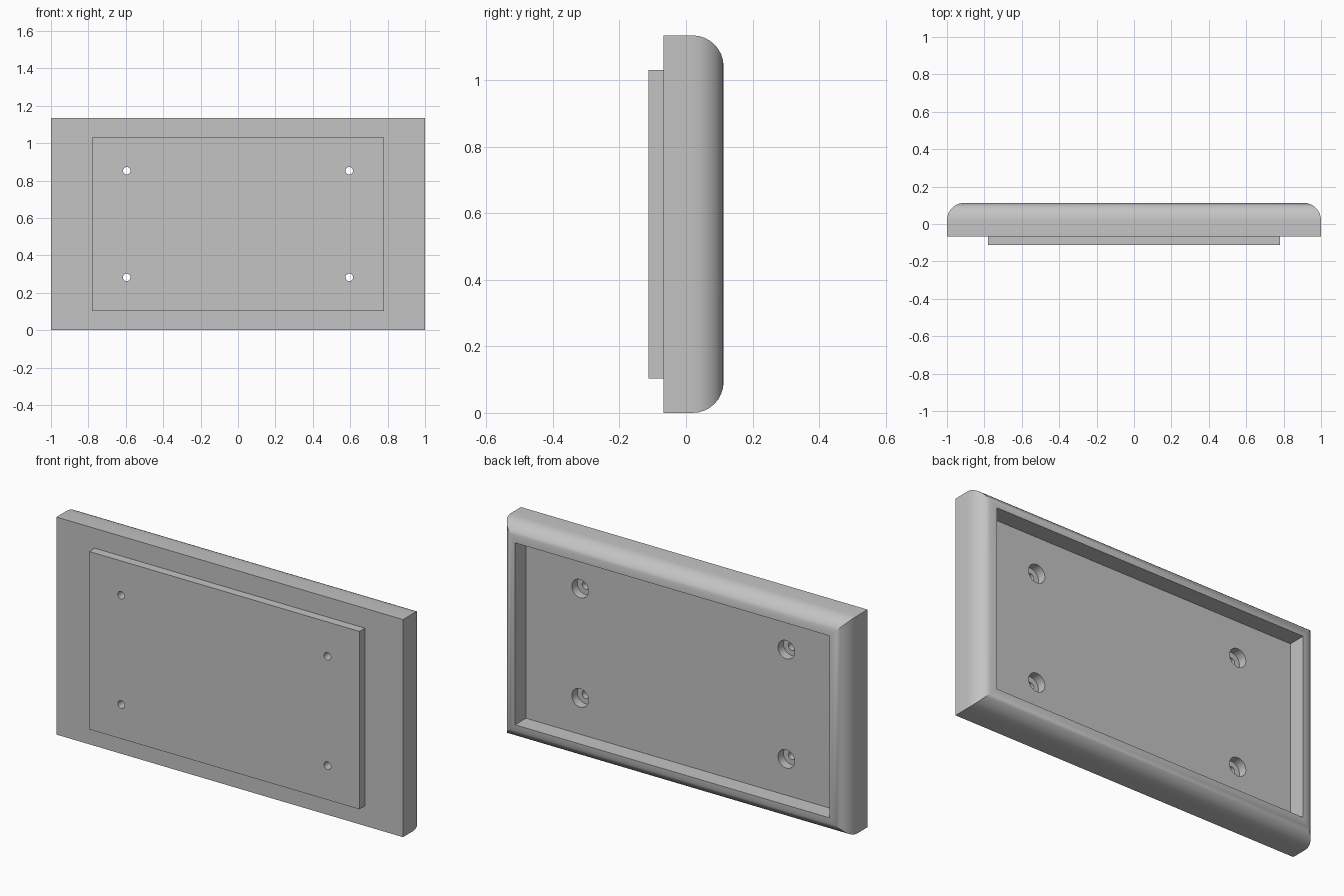
import bpy, bmesh, math
from mathutils import Matrix, Vector

cube = bpy.data.objects.get("Cube")
if cube:
    bpy.data.objects.remove(cube, do_unlink=True)

WIDTH, HEIGHT = 2.0, 1.135
MID_Z = HEIGHT / 2
FRONT, SEAM, FLOOR, BACK = -0.113, -0.068, 0.023, 0.113
ROUND = 0.093

grey = bpy.data.materials.new("light_grey")
grey.use_nodes = True
colour = (0.55, 0.55, 0.55, 1)
grey.diffuse_color = colour
grey.node_tree.nodes["Principled BSDF"].inputs["Base Color"].default_value = colour


def finish(name, bm):
    """Turn a bmesh into a grey object."""
    bmesh.ops.recalc_face_normals(bm, faces=bm.faces)
    mesh = bpy.data.meshes.new(name)
    bm.to_mesh(mesh)
    bm.free()
    obj = bpy.data.objects.new(name, mesh)
    mesh.materials.append(grey)
    bpy.context.collection.objects.link(obj)
    return obj


def loft(name, half_x, half_z, rings):
    """Join concentric rectangles, each given as (inset, y), and cap both ends."""
    bm = bmesh.new()
    loops = []
    for inset, y in rings:
        hx, hz = half_x - inset, half_z - inset
        loops.append([bm.verts.new((sx * hx, y, MID_Z + sz * hz))
                      for sx, sz in ((-1, -1), (1, -1), (1, 1), (-1, 1))])
    for a, b in zip(loops, loops[1:]):
        for i in range(4):
            j = (i + 1) % 4
            bm.faces.new((a[i], a[j], b[j], b[i]))
    bm.faces.new(loops[0])
    bm.faces.new(loops[-1])
    return finish(name, bm)


def hole_cutters(name, radius, y0, y1):
    """Four cylinders along y at the screw positions."""
    bm = bmesh.new()
    for sx in (-1, 1):
        for sz in (-1, 1):
            place = Matrix.Translation(Vector((sx * 0.595, (y0 + y1) / 2, MID_Z + sz * 0.285)))
            bmesh.ops.create_cone(bm, cap_ends=True, segments=32, radius1=radius,
                                  radius2=radius, depth=y1 - y0,
                                  matrix=place @ Matrix.Rotation(math.pi / 2, 4, 'X'))
    obj = finish(name, bm)
    obj.hide_render = True
    return obj


# Tray: flat front, rounded mitred rim, recessed back
steps = 8
arc = [(ROUND * (1 - math.cos(t)), BACK - ROUND + ROUND * math.sin(t))
       for t in (math.pi / 2 * i / steps for i in range(steps + 1))]
tray = loft("tray_body", WIDTH / 2, MID_Z, [(0, SEAM)] + arc + [(ROUND, FLOOR)])

# Raised plate on the front
plate = loft("mounting_plate", 0.78, 0.464, [(0, FRONT), (0, SEAM)])

# Screw holes with wider counterbores from the back
screw = hole_cutters("screw_hole_cutter", 0.02, -0.2, 0.2)
bore = hole_cutters("counterbore_cutter", 0.048, -0.022, 0.2)

for obj, cutters in ((tray, (screw, bore)), (plate, (screw,))):
    bpy.ops.object.select_all(action='DESELECT')
    obj.select_set(True)
    bpy.context.view_layer.objects.active = obj
    for cutter in cutters:
        mod = obj.modifiers.new(cutter.name, 'BOOLEAN')
        mod.operation = 'DIFFERENCE'
        mod.solver = 'EXACT'
        mod.object = cutter
        bpy.ops.object.modifier_apply(modifier=mod.name)
    bpy.ops.object.shade_smooth_by_angle(angle=math.radians(30))

for cutter in (screw, bore):
    bpy.data.objects.remove(cutter, do_unlink=True)
